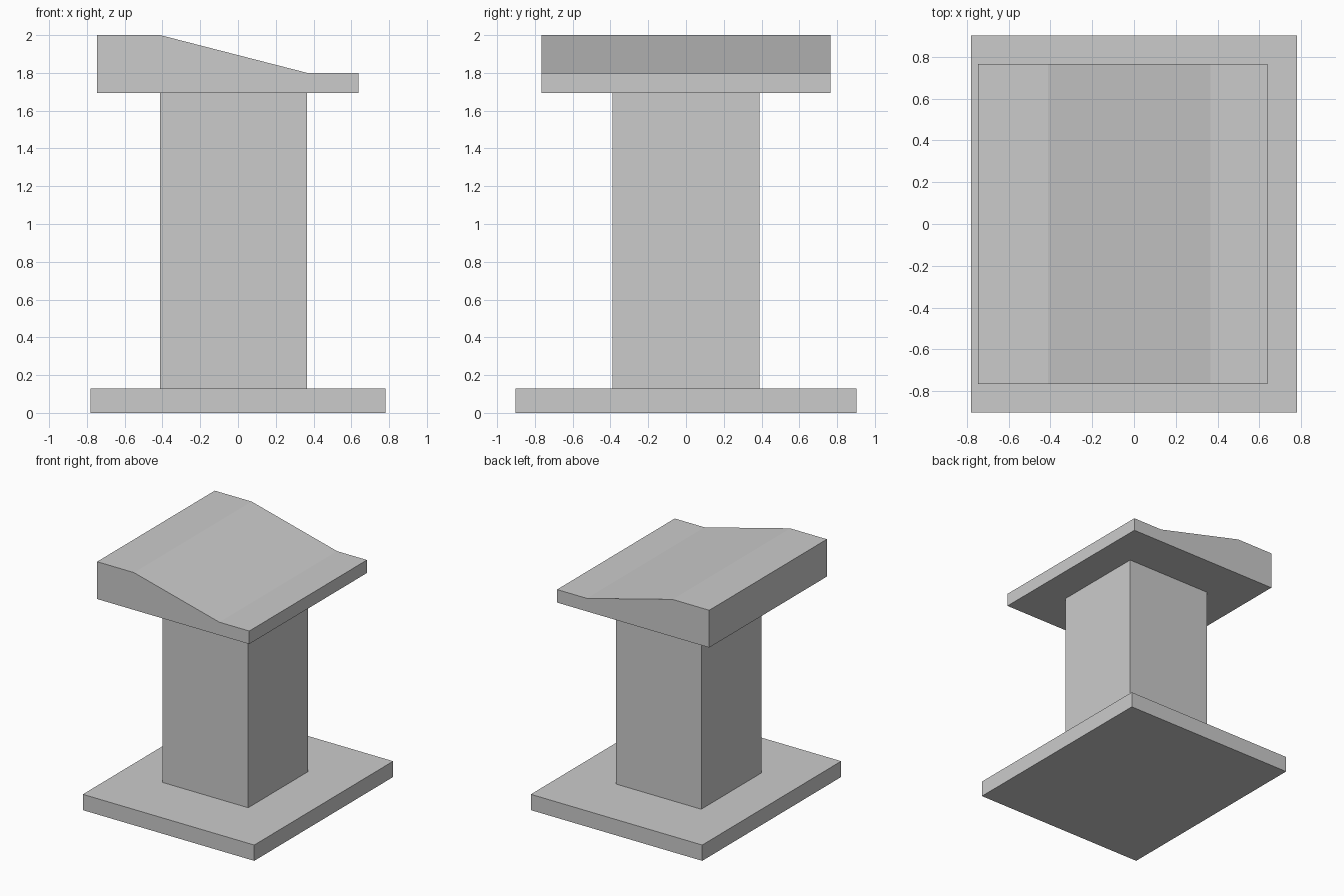
import bpy
import bmesh

if "Cube" in bpy.data.objects:
    bpy.data.objects.remove(bpy.data.objects["Cube"])


def extrude_profile(name, profile, half_depth):
    """Solid from an (x, z) outline, extruded symmetrically along y."""
    bm = bmesh.new()
    face = bm.faces.new([bm.verts.new((x, -half_depth, z)) for x, z in profile])
    new = bmesh.ops.extrude_face_region(bm, geom=[face], use_keep_orig=True)["geom"]
    verts = [v for v in new if isinstance(v, bmesh.types.BMVert)]
    bmesh.ops.translate(bm, verts=verts, vec=(0, 2 * half_depth, 0))
    bmesh.ops.recalc_face_normals(bm, faces=bm.faces)
    mesh = bpy.data.meshes.new(name)
    bm.to_mesh(mesh)
    bm.free()
    obj = bpy.data.objects.new(name, mesh)
    bpy.context.collection.objects.link(obj)
    return obj


def rect(x0, x1, z0, z1):
    return [(x0, z0), (x1, z0), (x1, z1), (x0, z1)]


# Floor plate
extrude_profile("base_plate", rect(-0.78, 0.78, 0, 0.13), 0.903)

# Upright column
extrude_profile("column", rect(-0.412, 0.366, 0.13, 1.693), 0.39)

# Desk top with flat ledges either side of the slope
extrude_profile("sloped_top", [
    (-0.747, 1.693), (0.638, 1.693), (0.638, 1.8),
    (0.366, 1.8), (-0.412, 2.0), (-0.747, 2.0)], 0.765)
